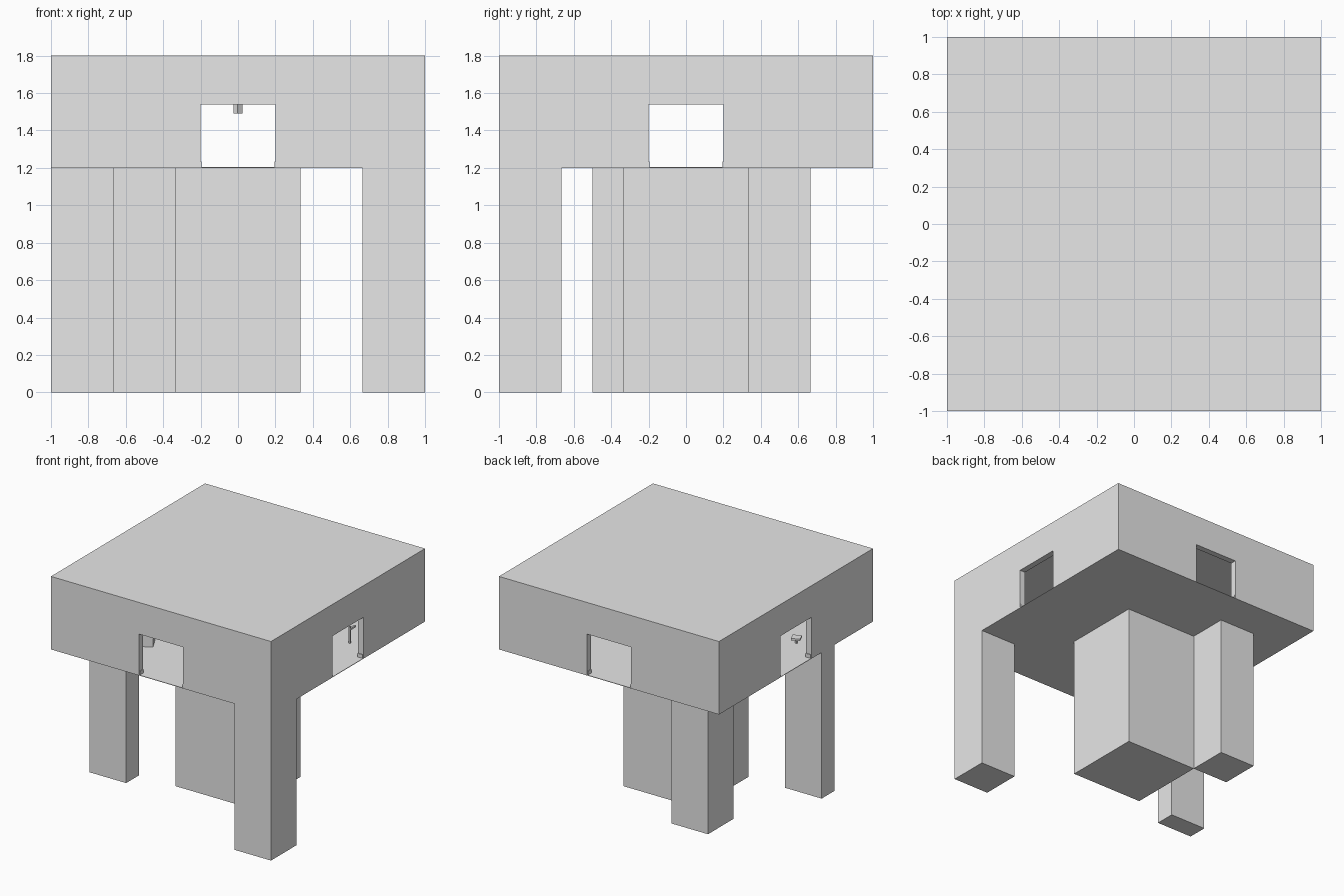
import bpy
from mathutils import Matrix

if "Cube" in bpy.data.objects:
    bpy.data.objects.remove(bpy.data.objects["Cube"], do_unlink=True)

grey = bpy.data.materials.new("plain_grey")
grey.use_nodes = True
grey.diffuse_color = (0.8, 0.8, 0.8, 1)
grey.node_tree.nodes["Principled BSDF"].inputs["Base Color"].default_value = (0.8, 0.8, 0.8, 1)


def box(name, x, y, z, turn=0.0):
    """Box from (low, high) ranges, optionally turned about its own vertical axis."""
    centre = [(a + b) / 2 for a, b in (x, y, z)]
    bpy.ops.mesh.primitive_cube_add(size=1, location=centre)
    ob = bpy.context.object
    ob.name = ob.data.name = name
    size = [b - a for a, b in (x, y, z)]
    ob.data.transform(Matrix.Rotation(turn, 4, "Z") @ Matrix.Diagonal((*size, 1)))
    ob.data.materials.append(grey)
    return ob


def cut(target, cutter):
    mod = target.modifiers.new("opening", "BOOLEAN")
    mod.operation = "DIFFERENCE"
    mod.solver = "EXACT"
    mod.object = cutter
    bpy.context.view_layer.objects.active = target
    bpy.ops.object.modifier_apply(modifier=mod.name)
    bpy.data.objects.remove(cutter, do_unlink=True)


BASE, FLOOR, HEAD, TOP = 1.2, 1.204, 1.54, 1.8
WALL, HALF = 0.05, 0.2
T = 1 / 3
inner = (-1 + WALL, 1 - WALL)
door = (-HALF, HALF)
through = (-1.1, 1.1)

# Hollow upper room with a doorway in the middle of each wall
room = box("room_shell", (-1, 1), (-1, 1), (BASE, TOP))
cut(room, box("room_hollow", inner, inner, (FLOOR, TOP - WALL)))
cut(room, box("doorway_front_back", door, through, (FLOOR, HEAD)))
cut(room, box("doorway_sides", through, door, (FLOOR, HEAD)))

# Supports: solid core and three offset legs
box("core_pillar", (-T, T), (-T, T), (0, BASE))
box("front_leg", (2 * T, 1), (-1, -2 * T), (0, BASE))
box("side_leg", (-1, -2 * T), (-0.5, -T), (0, BASE))
box("back_leg", (-2 * T, -T), (T, 2 * T), (0, BASE))

# Low skirting blocks at the foot of every door jamb
for s in (-1, 1):
    wall = sorted((s * 0.995, s * (1 - WALL)))
    for t in (-1, 1):
        jamb = sorted((t * HALF, t * (HALF - 0.006)))
        box("jamb_skirting", jamb, wall, (FLOOR, FLOOR + 0.03))
        box("jamb_skirting", wall, jamb, (FLOOR, FLOOR + 0.03))

# Small fittings inside the room
box("ceiling_lamp", (-0.018, 0.018), (0.48, 0.516), (1.49, TOP - WALL), 0.7)
box("corner_cabinet", (-0.56, -0.42), (-0.58, -0.44), (FLOOR, 1.36), 0.5)
box("stand_post", (0.755, 0.77), (0.355, 0.37), (FLOOR, 1.34))
box("stand_arm", (0.755, 0.77), (0.355, 0.43), (1.31, 1.325))
box("stool_seat", (-0.79, -0.72), (-0.39, -0.32), (1.24, 1.255), 0.4)
box("stool_post", (-0.762, -0.748), (-0.362, -0.348), (FLOOR, 1.24))
